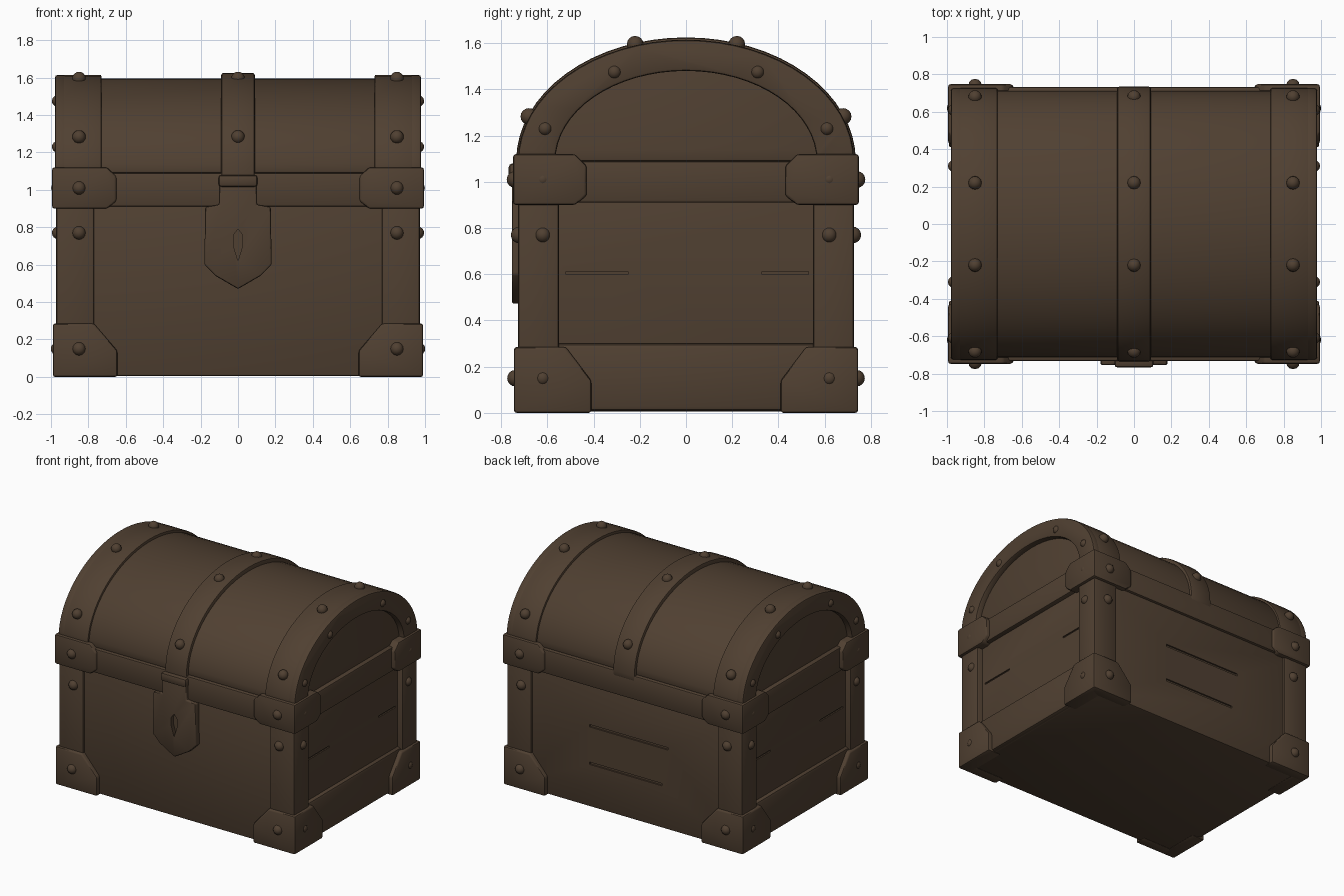
import bpy, bmesh, math
from mathutils import Vector

if "Cube" in bpy.data.objects:
    bpy.data.objects.remove(bpy.data.objects["Cube"])

# One dark brown for the whole chest
BROWN = (0.080, 0.051, 0.031, 1)
mat = bpy.data.materials.new("dark brown wood")
mat.use_nodes = True
mat.diffuse_color = BROWN
bsdf = mat.node_tree.nodes["Principled BSDF"]
bsdf.inputs["Base Color"].default_value = BROWN
bsdf.inputs["Roughness"].default_value = 0.8


def finish(name, bm, bevel=0.012):
    bmesh.ops.recalc_face_normals(bm, faces=bm.faces)
    if bevel:
        edges = [e for e in bm.edges if e.calc_face_angle(0) > math.radians(25)]
        bmesh.ops.bevel(bm, geom=edges, offset=bevel, segments=2, profile=0.5,
                        affect='EDGES', clamp_overlap=True)
    me = bpy.data.meshes.new(name)
    bm.to_mesh(me)
    bm.free()
    me.materials.append(mat)
    ob = bpy.data.objects.new(name, me)
    bpy.context.collection.objects.link(ob)
    smooth(ob)
    return ob


def smooth(ob):
    bpy.ops.object.select_all(action='DESELECT')
    ob.select_set(True)
    bpy.context.view_layer.objects.active = ob
    bpy.ops.object.shade_smooth_by_angle(angle=math.radians(40))


def prism(name, points, axis, lo, hi, bevel=0.012):
    """Extrude a profile along x (points are y, z) or along y (points are x, z)."""
    lo, hi = min(lo, hi), max(lo, hi)
    place = (lambda p, d: (d, *p)) if axis == 'x' else (lambda p, d: (p[0], d, p[1]))
    bm = bmesh.new()
    face = bm.faces.new([bm.verts.new(place(p, lo)) for p in points])
    new = bmesh.ops.extrude_face_region(bm, geom=[face])["geom"]
    step = Vector((hi - lo, 0, 0)) if axis == 'x' else Vector((0, hi - lo, 0))
    bmesh.ops.translate(bm, vec=step, verts=[v for v in new if isinstance(v, bmesh.types.BMVert)])
    return finish(name, bm, bevel)


def box(name, x0, x1, y0, y1, z0, z1, bevel=0.012):
    return prism(name, [(y0, z0), (y1, z0), (y1, z1), (y0, z1)], 'x', x0, x1, bevel)


SPRING = 1.09  # height where the lid starts to curve


def arch(half, rise, n=32):
    return [(half * math.cos(math.pi * i / n), SPRING + rise * math.sin(math.pi * i / n))
            for i in range(n + 1)]


def rivet(x, y, z, r=0.036):
    bm = bmesh.new()
    bmesh.ops.create_uvsphere(bm, u_segments=12, v_segments=8, radius=r)
    bmesh.ops.translate(bm, vec=(x, y, z), verts=bm.verts)
    finish("rivet", bm, 0)


def cut(target, cutters):
    for c in cutters:
        mod = target.modifiers.new("cut", 'BOOLEAN')
        mod.operation, mod.solver, mod.object = 'DIFFERENCE', 'EXACT', c
        bpy.context.view_layer.objects.active = target
        bpy.ops.object.modifier_apply(modifier=mod.name)
        bpy.data.objects.remove(c)
    smooth(target)


# Wooden body with grooves between planks
body = box("body", -0.93, 0.93, -0.712, 0.712, 0.005, 0.95)
grooves = [box("groove", x0, x1, 0.70, 0.8, z, z + 0.018, 0)
           for x0, x1, z in ((-0.35, 0.3, 0.6), (-0.3, 0.3, 0.32))]
for s in (-1, 1):
    for y0, y1 in ((-0.52, -0.25), (0.33, 0.53)):
        grooves.append(box("groove", s * 0.92, s * 1.0, y0, y1, 0.60, 0.612, 0))
cut(body, grooves)

# Curved lid and the rim band under it
prism("lid", arch(0.715, 0.505), 'x', -0.93, 0.93)
box("lid_rim", -0.965, 0.965, -0.732, 0.732, 0.91, SPRING)

# Strap over the middle of the lid
strap = arch(0.735, 0.535)
prism("middle_strap", [(0.735, 1.05)] + strap + [(-0.735, 1.05)], 'x', -0.09, 0.09)

# Lid straps and raised arches at both ends
for s in (-1, 1):
    prism("end_strap", arch(0.728, 0.525), 'x', s * 0.73, s * 0.935, 0.008)
    outer, inner = arch(0.727, 0.524), arch(0.565, 0.39)
    prism("end_arch", outer + inner[::-1], 'x', s * 0.90, s * 0.978)
    box("side_bottom_rail", min(s * 0.9, s * 0.96), max(s * 0.9, s * 0.96),
        -0.6, 0.6, 0.008, 0.30, 0.02)

# Corner posts, bottom brackets, rim brackets and rivets
for sx in (-1, 1):
    for sy in (-1, 1):
        box("corner_post", *sorted((sx * 0.77, sx * 0.972)),
            *sorted((sy * 0.55, sy * 0.727)), 0.02, 0.95)

        def foot(inner, slant, outer, s):
            return [(s * a, z) for a, z in ((inner, 0), (outer, 0), (outer, 0.285),
                                            (slant, 0.285), (inner, 0.14))]

        def clasp(inner, outer, s):
            return [(s * a, z) for a, z in ((inner + 0.05, 0.90), (outer, 0.90), (outer, 1.12),
                                            (inner + 0.05, 1.12), (inner, 1.07), (inner, 0.94))]

        prism("bottom_bracket_front", foot(0.645, 0.77, 0.988, sx), 'y', sy * 0.66, sy * 0.745)
        prism("bottom_bracket_side", foot(0.41, 0.52, 0.743, sy), 'x', sx * 0.88, sx * 0.99)
        prism("rim_bracket_front", clasp(0.65, 0.992, sx), 'y', sy * 0.66, sy * 0.748)
        prism("rim_bracket_side", clasp(0.43, 0.746, sy), 'x', sx * 0.88, sx * 0.994)

        for z, y, x in ((0.15, 0.738, 0.968), (0.77, 0.722, 0.962), (1.01, 0.74, 0.966)):
            rivet(sx * 0.85, sy * y, z)
            rivet(sx * x, sy * 0.62, z, 0.033)
        for y, z in ((0.61, 1.23), (0.31, 1.475)):
            rivet(sx * 0.965, sy * y, z, 0.03)

# Rivets along the three lid straps
for x in (-0.85, 0, 0.85):
    for y in (-0.68, -0.22, 0.22, 0.68):
        rivet(x, y, SPRING + 0.53 * math.sqrt(1 - (y / 0.73) ** 2))

# Lock plate with keyhole, and the hasp above it
half = [(0.10, 1.04), (0.10, 0.92), (0.175, 0.91), (0.18, 0.60), (0.12, 0.54)]
plate = half + [(0, 0.47)] + [(-x, z) for x, z in half[::-1]]
lock = prism("lock_plate", plate, 'y', -0.70, -0.754, 0.01)
keyhole = [(0, 0.62), (0.024, 0.70), (0.024, 0.76), (0, 0.79), (-0.024, 0.76), (-0.024, 0.70)]
cut(lock, [prism("keyhole", keyhole, 'y', -0.725, -0.8, 0)])
box("hasp", -0.105, 0.105, -0.768, -0.70, 1.015, 1.08, 0.018)
